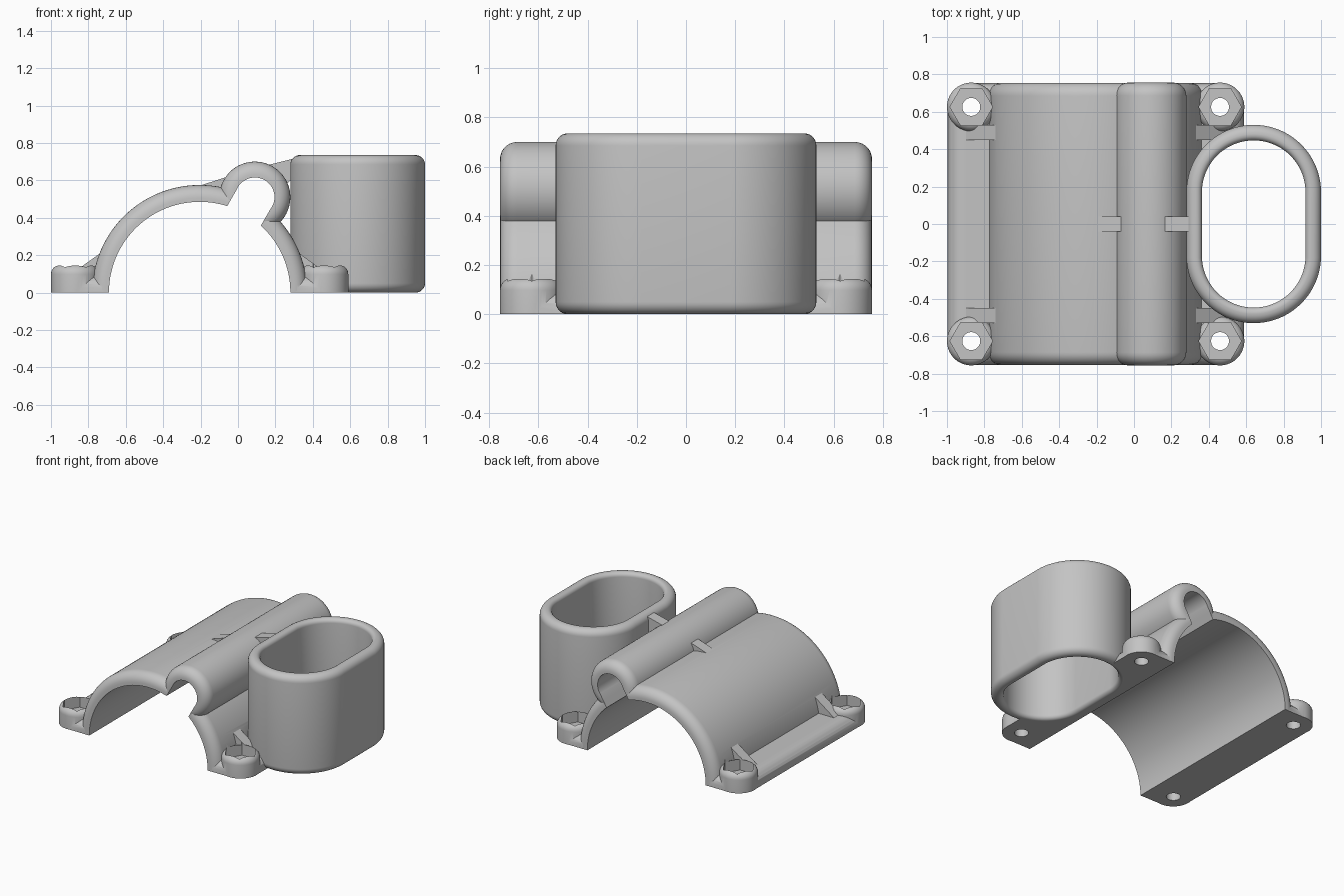
import bpy, bmesh
from math import sin, cos, pi, radians
from mathutils import Matrix

if "Cube" in bpy.data.objects:
    bpy.data.objects.remove(bpy.data.objects["Cube"])

grey = bpy.data.materials.new("plain grey")
grey.use_nodes = True
grey.diffuse_color = (0.55, 0.55, 0.55, 1)
grey.node_tree.nodes["Principled BSDF"].inputs["Base Color"].default_value = grey.diffuse_color

AXIS = -0.205            # centre of the wide arch
SIDE = (0.09, 0.51)      # centre of the narrow arch (x, z)
LENGTH = 0.755           # half length of the bracket
ALONG_Y = Matrix.Rotation(pi / 2, 4, 'X')


def make(name, bm):
    bmesh.ops.recalc_face_normals(bm, faces=bm.faces)
    mesh = bpy.data.meshes.new(name)
    bm.to_mesh(mesh)
    bm.free()
    mesh.materials.append(grey)
    ob = bpy.data.objects.new(name, mesh)
    bpy.context.collection.objects.link(ob)
    return ob


def arc(cx, cz, r, start, end, n=7):
    angles = [radians(start + (end - start) * i / n) for i in range(n + 1)]
    return [(cx + r * cos(a), cz + r * sin(a)) for a in angles]


def lathe(name, profile, at=(0, 0, 0), turn=Matrix(), sx=0, sy=0, n=64, phase=0.5, ring=False):
    """Spin an (r, z) profile; sx and sy pull the quarters apart into a slot or rounded box."""
    bm = bmesh.new()
    rows = []
    for r, z in profile:
        row = []
        for i in range(n):
            c, s = cos(2 * pi * (i + phase) / n), sin(2 * pi * (i + phase) / n)
            row.append(bm.verts.new((r * c + (sx if c > 0 else -sx), r * s + (sy if s > 0 else -sy), z)))
        rows.append(row)
    pairs = list(zip(rows, rows[1:])) + ([(rows[-1], rows[0])] if ring else [])
    for a, b in pairs:
        for i in range(n):
            j = (i + 1) % n
            bm.faces.new((a[i], a[j], b[j], b[i]))
    if not ring:
        bm.faces.new(rows[0])
        bm.faces.new(rows[-1])
    bm.transform(Matrix.Translation(at) @ turn)
    return make(name, bm)


def rod(name, r, x, z, half, fillet=0, n=96):
    if fillet:
        profile = (arc(r - fillet, fillet - half, fillet, -90, 0)
                   + arc(r - fillet, half - fillet, fillet, 0, 90))
    else:
        profile = [(r, -half), (r, half)]
    return lathe(name, profile, (x, 0, z), ALONG_Y, n=n)


def prism(name, points, y, width):
    bm = bmesh.new()
    face = bm.faces.new([bm.verts.new((x, y - width / 2, z)) for x, z in points])
    ext = bmesh.ops.extrude_face_region(bm, geom=[face])["geom"]
    bmesh.ops.translate(bm, vec=(0, width, 0), verts=[v for v in ext if isinstance(v, bmesh.types.BMVert)])
    return make(name, bm)


def box(name, size, at, turn=Matrix()):
    bm = bmesh.new()
    bmesh.ops.create_cube(bm, size=1, matrix=Matrix.Translation(at) @ turn @ Matrix.Diagonal((*size, 1)))
    return make(name, bm)


def combine(target, tool, operation):
    mod = target.modifiers.new(operation, 'BOOLEAN')
    mod.operation, mod.object, mod.solver = operation, tool, 'EXACT'
    bpy.context.view_layer.objects.active = target
    bpy.ops.object.modifier_apply(modifier=mod.name)
    bpy.data.objects.remove(tool)


def smooth(ob):
    bpy.ops.object.select_all(action='DESELECT')
    ob.select_set(True)
    bpy.context.view_layer.objects.active = ob
    bpy.ops.object.shade_smooth_by_angle(angle=radians(30))


corners = [(AXIS + sx * 0.665, sy * 0.626) for sx in (-1, 1) for sy in (-1, 1)]

# Arches with rounded ends
bracket = rod("clamp_bracket", 0.575, AXIS, 0, LENGTH, 0.07, 128)
solids = [rod("narrow_arch", 0.19, *SIDE, LENGTH + 0.001, 0.07)]

# Foot plate with a rounded upper edge
solids.append(lathe("foot_plate", [(0.13, -0.1)] + arc(0.04, 0.005, 0.09, 0, 90),
                    (AXIS, 0, 0), sx=0.663, sy=0.624))

# Screw bosses
for x, y in corners:
    solids.append(lathe("screw_boss", [(0.13, -0.15)] + arc(0.08, 0.098, 0.05, 0, 90), (x, y, 0), n=48))

# Gussets between the foot plate and the wide arch
gusset = [(-0.9, 0.093), (-0.74, 0.208), (-0.68, 0.15), (-0.7, 0.05), (-0.88, 0.05)]
for y in (-0.49, 0.49):
    solids.append(prism("gusset", gusset, y, 0.08))
    solids.append(prism("gusset", [(2 * AXIS - x, z) for x, z in gusset], y, 0.08))

# Small ribs beside the narrow arch
solids.append(prism("arch_rib", [(-0.2, 0.573), (-0.07, 0.615), (-0.03, 0.55), (-0.1, 0.52)], 0, 0.08))
solids.append(prism("cup_rib", [(0.16, 0.682), (0.3, 0.717), (0.3, 0.62), (0.24, 0.56)], 0, 0.08))

for tool in solids:
    combine(bracket, tool, 'UNION')

# Cut the bores, the slot joining them, the cup space and the ground plane
lean = Matrix.Rotation(pi / 6, 4, 'Y')
cuts = [rod("wide_bore", 0.485, AXIS, 0, 1, n=128),
        rod("narrow_bore", 0.105, *SIDE, 1.1, n=64),
        box("bore_slot", (0.208, 2.4, 0.28), (SIDE[0] - 0.07, 0, SIDE[1] - 0.121), lean),
        lathe("cup_space", [(0.31, -1), (0.31, 1)], (0.64, 0, 0), sy=0.17, n=96),
        box("ground_cut", (3, 3, 1), (0, 0, -0.5))]

# Hexagonal nut pockets and screw holes
for x, y in corners:
    cuts.append(lathe("nut_pocket", [(0.114, 0.06), (0.114, 0.4)], (x, y, 0), n=6, phase=0))
    cuts.append(lathe("screw_hole", [(0.048, -0.3), (0.048, 0.3)], (x, y, 0), n=32))

for tool in cuts:
    combine(bracket, tool, 'DIFFERENCE')
smooth(bracket)

# Open slot-shaped cup with rounded rims
top, out, inn = 0.735, 0.05, 0.03
rim = (arc(0.36 - out, out, out, -90, 0) + arc(0.36 - out, top - out, out, 0, 90)
       + arc(0.277 + inn, top - inn, inn, 90, 180) + arc(0.277 + inn, inn, inn, 180, 270))
cup = lathe("slot_cup", rim, (0.64, 0, 0), sy=0.17, n=96, ring=True)
smooth(cup)
